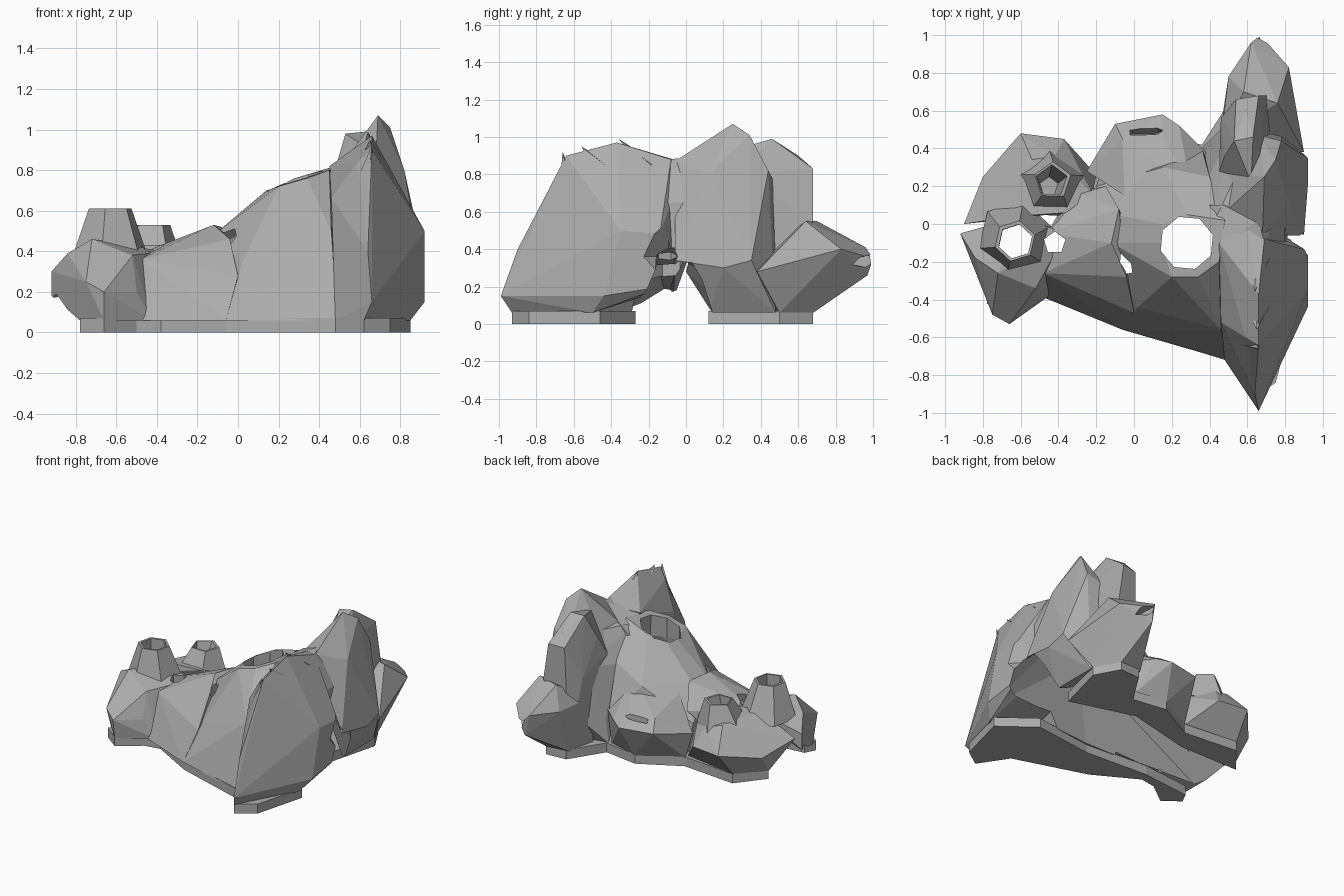
import bpy, bmesh, math
from mathutils import Vector

if "Cube" in bpy.data.objects:
    bpy.data.objects.remove(bpy.data.objects["Cube"], do_unlink=True)

# One plain grey stone colour
stone = bpy.data.materials.new("grey_stone")
stone.use_nodes = True
stone.diffuse_color = (0.42, 0.42, 0.42, 1)
stone.node_tree.nodes["Principled BSDF"].inputs["Base Color"].default_value = stone.diffuse_color


def add_object(name, bm):
    bmesh.ops.recalc_face_normals(bm, faces=bm.faces)
    mesh = bpy.data.meshes.new(name)
    bm.to_mesh(mesh)
    bm.free()
    mesh.materials.append(stone)
    obj = bpy.data.objects.new(name, mesh)
    bpy.context.collection.objects.link(obj)
    return obj


def boulder(name, points):
    """Faceted rock: convex hull of corner points given in hundredths."""
    bm = bmesh.new()
    for p in points:
        bm.verts.new(Vector(p) / 100)
    hull = bmesh.ops.convex_hull(bm, input=bm.verts[:])
    loose = {v for v in hull["geom_interior"] + hull["geom_unused"]
             if isinstance(v, bmesh.types.BMVert)}
    bmesh.ops.delete(bm, geom=list(loose), context="VERTS")
    bmesh.ops.dissolve_limit(bm, angle_limit=math.radians(3),
                             verts=bm.verts[:], edges=bm.edges[:])
    return add_object(name, bm)


def ring(center, radius, sides, turn=0.3):
    """Corner points of a level polygon."""
    x, y, z = center
    return [(x + radius * math.cos(turn + math.tau * i / sides),
             y + radius * math.sin(turn + math.tau * i / sides), z)
            for i in range(sides)]


def plinth(name, outline):
    """Low straight-sided footing under the rocks."""
    bm = bmesh.new()
    low, high = [[bm.verts.new((x / 100, y / 100, z)) for x, y in outline] for z in (0, 0.07)]
    bm.faces.new(low)
    bm.faces.new(high)
    for i in range(len(outline)):
        bm.faces.new((low[i - 1], low[i], high[i], high[i - 1]))
    return add_object(name, bm)


# Footings: two strips with an open passage between them
plinth("front_footing", [(62, -93), (75, -84), (85, -46), (60, -27), (14, -33), (-36, -30),
                         (-74, -34), (-78, -42), (-66, -51), (-50, -39), (-38, -37), (-6, -55), (48, -72)])
plinth("back_footing", [(68, 12), (78, 50), (68, 68), (52, 67), (36, 42), (10, 46),
                        (-20, 30), (-62, 34), (-78, 14), (-30, 14), (20, 26)])

rocks = []

# Tall wall on the left-hand side of the model
rocks.append(boulder("front_ridge", [
    (66, -99, 15), (64, -90, 40), (66, -64, 90), (59, -60, 84), (66, -37, 97), (69, -8, 88),
    (92, -44, 15), (92, -12, 20), (92, -35, 50), (92, -14, 48), (85, -50, 6), (62, -93, 6),
    (48, -72, 6), (46, -52, 66), (45, -10, 82), (60, 0, 86), (50, -10, 20), (82, -6, 20)]))
rocks.append(boulder("peak", [
    (69, 25, 107), (66, 20, 97), (75, 34, 101), (78, 44, 82), (82, 12, 80), (92, 35, 34),
    (92, 20, 30), (90, -6, 34), (78, 12, 6), (78, 48, 6), (50, 8, 81), (42, 28, 60),
    (45, 45, 10), (68, -6, 87), (66, 47, 76)]))
rocks.append(boulder("crest_saddle", [
    (69, -10, 88), (66, 2, 89), (47, 10, 80), (46, -12, 82), (82, -8, 28), (80, 12, 65),
    (80, -16, 65), (58, -5, 40), (40, 10, 74)]))
rocks.append(boulder("back_column", [
    (53, 44, 98), (63, 46, 99), (59, 60, 90), (54, 66, 82), (66, 68, 83), (70, 68, 56),
    (46, 56, 58), (46, 45, 6), (74, 50, 6), (52, 64, 6), (45, 28, 66), (70, 28, 80), (62, 22, 92),
    (48, 36, 81)]))
rocks.append(boulder("back_inner_wall", [
    (38, 22, 58), (52, 8, 81), (46, 50, 20), (38, 40, 24), (52, 50, 62), (36, 40, 6),
    (60, 45, 6), (62, 2, 86), (40, -4, 79), (56, 30, 80)]))
rocks.append(boulder("back_leaning_rock", [
    (67, 100, 35), (62, 96, 41), (82, 83, 40), (50, 78, 40), (65, 97, 26), (58, 70, 55),
    (76, 64, 55), (90, 38, 28), (78, 50, 6), (68, 68, 6), (50, 66, 6), (46, 45, 40), (45, 45, 6)]))

# Central hill around the smoke-hole
rocks.append(boulder("middle_hill", [
    (-6, -56, 6), (49, -72, 6), (46, -56, 50), (2, -44, 34), (14, -10, 70), (20, -28, 72),
    (34, -28, 76), (45, -20, 80), (48, 2, 82), (28, 5, 76), (15, 0, 70), (-12, -10, 48),
    (-10, 5, 48), (15, 30, 50), (40, 25, 60), (-20, 20, 28), (36, 40, 28), (60, -20, 30),
    (34, 38, 6), (-18, 26, 6)]))
rocks.append(boulder("saddle_rock", [
    (-50, -38, 6), (-6, -56, 6), (-34, -33, 24), (-12, -10, 53), (0, -47, 28), (-46, -5, 40),
    (-8, 8, 52), (-4, -28, 46), (-28, 16, 38), (4, -20, 10), (-48, -26, 36), (-15, 20, 36),
    (-34, 16, 22)]))

# Rocks on the rear strip
rocks.append(boulder("back_middle_rock", [
    (-10, 53, 30), (15, 58, 30), (24, 52, 32), (15, 46, 38), (-6, 45, 38), (-25, 28, 25),
    (-20, 29, 6), (34, 39, 6), (38, 38, 30), (10, 46, 6), (30, 20, 50), (-5, 15, 45), (20, 20, 6)]))
rocks.append(boulder("back_right_rock", [
    (-60, 48, 25), (-37, 45, 25), (-25, 28, 20), (-80, 25, 20), (-42, 36, 38), (-54, 34, 41),
    (-36, 6, 43), (-64, 4, 43), (-90, 0, 28), (-78, 14, 6), (-62, 33, 6), (-20, 26, 6),
    (-22, 16, 36)]))

# Low boulder at the far end, with open chimneys here and on the rear strip
rocks.append(boulder("front_right_boulder", [
    (-92, -5, 30), (-92, -5, 18), (-84, -18, 39), (-75, -48, 25), (-66, -53, 20), (-50, -40, 20),
    (-52, -34, 38), (-72, -26, 46), (-78, -38, 6), (-66, -51, 6), (-42, -36, 6), (-36, -5, 40),
    (-60, 4, 43)]))
rocks.append(boulder("large_chimney", ring((-63, -7, 36), 20, 6) + ring((-63, -9, 61), 11, 6)))
rocks.append(boulder("small_chimney", ring((-45, 20, 34), 19, 5) + ring((-43, 23, 53), 10, 5)))

# Sharp splinters along the crest
splinters = [((62, -62, 70), (66, -66, 92)), ((66, -45, 85), (65, -56, 95)), ((66, -20, 85), (64, -36, 99))]
for i, (foot, tip) in enumerate(splinters):
    rocks.append(boulder(f"splinter_{i + 1}", ring(foot, 6, 4) + [tip]))

# Hollows: passage, chimney shafts, cupped rock tips and the cleft in the wall
cutters = [
    boulder("passage_cutter", [
        (110, -24, -5), (110, 12, -5), (100, -15, 25), (100, 3, 25), (20, 26, -5), (-30, 14, -5),
        (-105, 12, -5), (-105, -32, -5), (14, -33, -5), (28, -24, 62), (28, 4, 62), (56, -16, 62),
        (56, 4, 62), (-55, -18, 27), (-55, -3, 27), (-105, -10, 13)]),
    boulder("hill_shaft_cutter", ring((28, -10, 30), 15, 8) + ring((28, -10, 110), 14, 8)),
    boulder("large_shaft_cutter", ring((-62, -10, 10), 10, 6) + ring((-63, -9, 75), 9, 6)),
    boulder("side_shaft_cutter", ring((-42, -10, 10), 6, 5) + ring((-42, -10, 65), 6, 5)),
    boulder("small_cup_cutter", ring((-45, 20, 36), 5, 5) + ring((-43, 24, 60), 10, 5)),
    boulder("back_cup_cutter", [(-7, 53, 50), (14, 56, 50), (21, 52, 50), (14, 47, 50), (-5, 46, 50),
                                (0, 48, 27), (12, 48, 27)]),
    boulder("tip_cup_cutter", [(62, 106, 39), (75, 102, 38), (78, 96, 30), (66, 106, 28), (70, 84, 33)]),
    boulder("cleft_cutter", [(100, -11, 78), (100, -31, 36), (100, 0, 36), (100, -12, 15), (79, -9, 36)]),
]
for cutter in cutters:
    cutter.hide_render = True
    cutter.hide_set(True)
    cutter.display_type = "WIRE"
for rock in rocks:
    for cutter in cutters:
        cut = rock.modifiers.new(cutter.name, "BOOLEAN")
        cut.operation = "DIFFERENCE"
        cut.solver = "EXACT"
        cut.object = cutter
